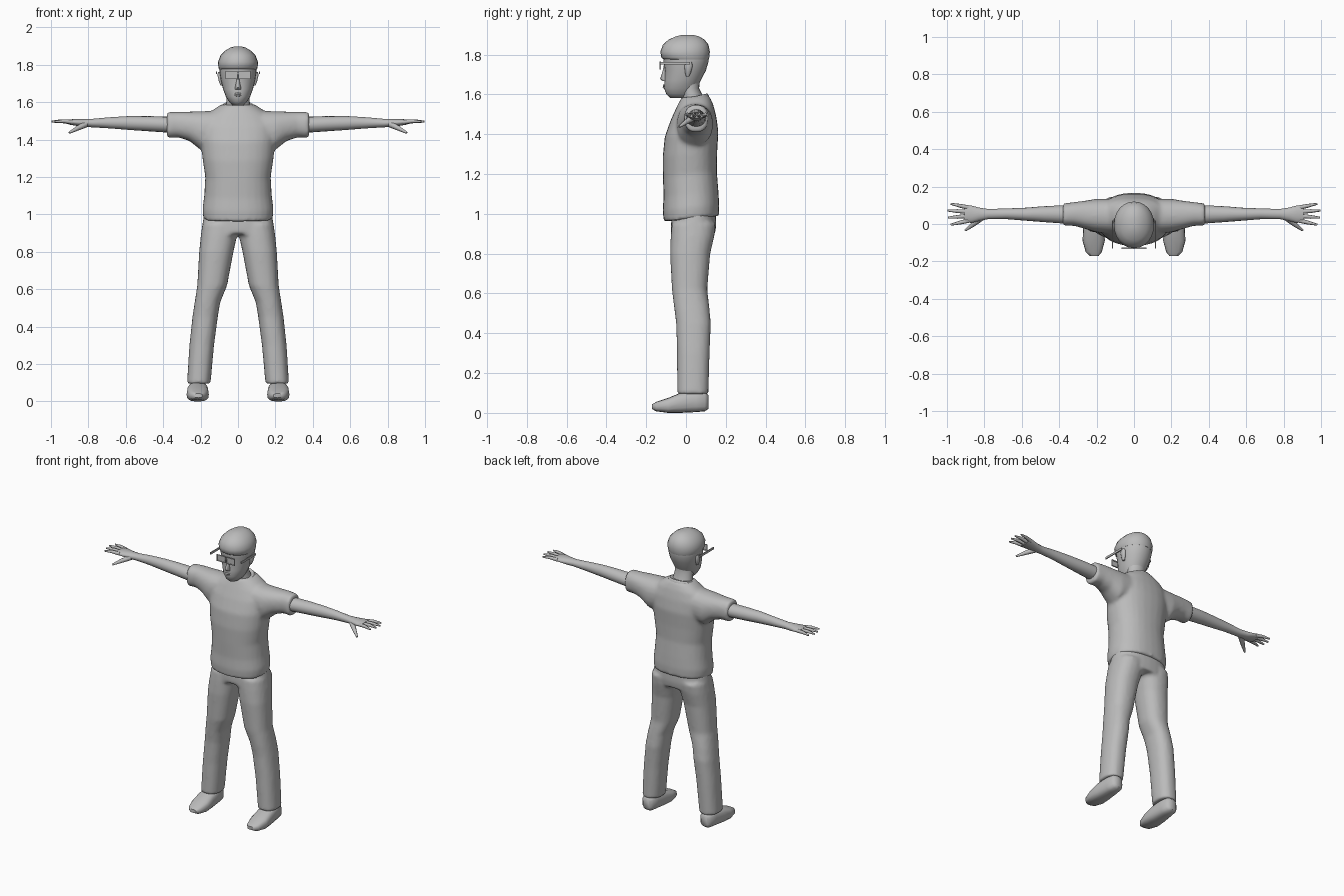
import bpy, bmesh, math
from mathutils import Vector

grey = bpy.data.materials.new("plain_grey")
grey.diffuse_color = (0.5, 0.5, 0.5, 1)


def loft(bm, axis, rings, s=1, n=20, power=2.3, tilt=0.0):
    """Closed skin through rings (pos, a0, a1, b0, b1) set across an axis; s=-1 mirrors in x."""
    loops = []
    for pos, a0, a1, b0, b1 in rings:
        loop = []
        for i in range(n):
            t = 2 * math.pi * i / n
            c, d = math.cos(t), math.sin(t)
            a = (a0 + a1) / 2 + (a1 - a0) / 2 * math.copysign(abs(c) ** (2 / power), c)
            b = (b0 + b1) / 2 + (b1 - b0) / 2 * math.copysign(abs(d) ** (2 / power), d)
            p = {"x": (pos, a, b), "y": (a, pos, b),
                 "z": (a, b, pos + tilt * (b - (b0 + b1) / 2))}[axis]
            loop.append(bm.verts.new((p[0] * s, p[1], p[2])))
        loops.append(loop)
    for l0, l1 in zip(loops, loops[1:]):
        for i in range(n):
            j = (i + 1) % n
            bm.faces.new((l0[i], l0[j], l1[j], l1[i]))
    bm.faces.new(loops[0])
    bm.faces.new(loops[-1])


def sym(rows):
    """Rings centred on x = 0 from (z, half width, y0, y1)."""
    return [(z, -w, w, y0, y1) for z, w, y0, y1 in rows]


def tube(bm, points, radii, s=1, n=8):
    """Tapered round rod through points."""
    pts = [Vector((p[0] * s, p[1], p[2])) for p in points]
    loops = []
    for i, p in enumerate(pts):
        d = (pts[min(i + 1, len(pts) - 1)] - pts[max(i - 1, 0)]).normalized()
        u = d.cross(Vector((0, 0, 1))).normalized()
        v = d.cross(u)
        loops.append([bm.verts.new(p + radii[i] * (u * math.cos(k * math.tau / n) + v * math.sin(k * math.tau / n)))
                      for k in range(n)])
    for l0, l1 in zip(loops, loops[1:]):
        for i in range(n):
            j = (i + 1) % n
            bm.faces.new((l0[i], l0[j], l1[j], l1[i]))
    bm.faces.new(loops[0])
    bm.faces.new(loops[-1])


def box(bm, x0, x1, y0, y1, z0, z1):
    v = bmesh.ops.create_cube(bm, size=1)["verts"]
    for q in v:
        q.co = ((x0 + x1) / 2 + q.co.x * (x1 - x0), (y0 + y1) / 2 + q.co.y * (y1 - y0),
                (z0 + z1) / 2 + q.co.z * (z1 - z0))


def finish(name, bm, voxel=0, smooth=4, angle=50):
    bmesh.ops.recalc_face_normals(bm, faces=bm.faces)
    me = bpy.data.meshes.new(name)
    bm.to_mesh(me)
    bm.free()
    me.materials.append(grey)
    for p in me.polygons:
        p.use_smooth = True
    me.set_sharp_from_angle(angle=math.radians(angle))
    ob = bpy.data.objects.new(name, me)
    bpy.context.collection.objects.link(ob)
    if voxel:
        r = ob.modifiers.new("merge", "REMESH")
        r.mode, r.voxel_size, r.use_smooth_shade = "VOXEL", voxel, True
        m = ob.modifiers.new("soften", "SMOOTH")
        m.factor, m.iterations = 0.5, smooth
    return ob


SIDES = (1, -1)

# T-shirt: body and both sleeves fused
bm = bmesh.new()
loft(bm, "z", sym([(0.975, 0.186, -0.112, 0.165), (1.03, 0.19, -0.117, 0.167), (1.1, 0.181, -0.113, 0.163),
                   (1.2, 0.175, -0.116, 0.155), (1.3, 0.19, -0.117, 0.157), (1.4, 0.2, -0.107, 0.163),
                   (1.48, 0.2, -0.078, 0.152), (1.54, 0.16, -0.05, 0.137), (1.575, 0.11, -0.032, 0.122),
                   (1.59, 0.082, -0.025, 0.11)]), n=28, tilt=0.1)
for s in SIDES:
    loft(bm, "x", [(0.1, -0.05, 0.135, 1.36, 1.555), (0.2, -0.045, 0.135, 1.345, 1.552),
                   (0.26, -0.027, 0.125, 1.393, 1.55), (0.32, -0.01, 0.117, 1.412, 1.55),
                   (0.38, -0.01, 0.11, 1.408, 1.548)], s)
finish("shirt", bm, 0.011, 5)

# Collar band, lower at the front
bm = bmesh.new()
loft(bm, "z", sym([(1.555, 0.1, -0.038, 0.118), (1.575, 0.094, -0.034, 0.116), (1.588, 0.08, -0.027, 0.106),
                   (1.582, 0.068, -0.018, 0.095)]), tilt=0.25, power=2)
finish("collar", bm)

# Trousers: hips and both legs fused
bm = bmesh.new()
loft(bm, "z", sym([(0.895, 0.197, -0.076, 0.145), (0.94, 0.192, -0.076, 0.152), (1.01, 0.18, -0.07, 0.15)]), n=28)
for s in SIDES:
    loft(bm, "z", [(0.095, 0.147, 0.273, -0.044, 0.113), (0.3, 0.128, 0.26, -0.045, 0.119),
                   (0.45, 0.108, 0.244, -0.05, 0.125), (0.53, 0.095, 0.232, -0.06, 0.118),
                   (0.62, 0.058, 0.218, -0.071, 0.107), (0.8, 0.024, 0.208, -0.08, 0.122),
                   (0.89, 0.004, 0.199, -0.077, 0.143), (0.95, 0.0, 0.19, -0.072, 0.15)], s)
finish("trousers", bm, 0.011, 4)

# Shoes
for s in SIDES:
    bm = bmesh.new()
    loft(bm, "y", [(-0.172, 0.19, 0.235, 0.02, 0.042), (-0.15, 0.172, 0.258, 0.008, 0.055),
                   (-0.09, 0.156, 0.275, 0.0, 0.075), (-0.03, 0.158, 0.272, 0.0, 0.1),
                   (0.05, 0.165, 0.262, 0.004, 0.112), (0.095, 0.172, 0.255, 0.008, 0.105),
                   (0.112, 0.19, 0.238, 0.02, 0.09)], s, n=16, power=2.8)
    finish("shoe", bm)

# Arms with hands: forearm, palm, four fingers and thumb
FINGERS = [((0.885, 0.088), (0.98, 0.108)), ((0.895, 0.066), (0.998, 0.072)),
           ((0.895, 0.042), (0.995, 0.034)), ((0.885, 0.018), (0.98, -0.004))]
for s in SIDES:
    bm = bmesh.new()
    loft(bm, "x", [(0.3, 0.005, 0.1, 1.44, 1.525), (0.38, 0.003, 0.1, 1.438, 1.523),
                   (0.48, 0.01, 0.095, 1.445, 1.526), (0.58, 0.018, 0.087, 1.452, 1.526),
                   (0.68, 0.026, 0.083, 1.46, 1.52), (0.78, 0.026, 0.08, 1.466, 1.511),
                   (0.83, 0.016, 0.088, 1.468, 1.511), (0.87, 0.006, 0.099, 1.475, 1.511),
                   (0.905, 0.01, 0.097, 1.481, 1.507)], s, n=16, power=2)
    for (x0, y0), (x1, y1) in FINGERS:
        mid = ((x0 + x1) / 2, (y0 + y1) / 2, 1.499)
        tube(bm, [(x0, y0, 1.494), mid, (x1, y1, 1.496)], [0.012, 0.01, 0.005], s)
    tube(bm, [(0.815, 0.035, 1.482), (0.86, -0.002, 1.46), (0.902, -0.034, 1.437)], [0.018, 0.013, 0.006], s)
    finish("arm", bm)

# Neck
bm = bmesh.new()
loft(bm, "z", sym([(1.54, 0.075, -0.02, 0.1), (1.59, 0.064, -0.02, 0.086), (1.63, 0.06, -0.03, 0.066),
                   (1.68, 0.06, -0.04, 0.07)]), power=2)
finish("neck", bm)

# Head: jaw, face and skull, with nose, lips and brow
bm = bmesh.new()
loft(bm, "z", sym([(1.583, 0.028, -0.08, 0.02), (1.6, 0.046, -0.098, 0.04), (1.63, 0.065, -0.11, 0.055),
                   (1.67, 0.08, -0.108, 0.074), (1.72, 0.092, -0.106, 0.1), (1.76, 0.099, -0.112, 0.112),
                   (1.8, 0.101, -0.115, 0.115), (1.85, 0.08, -0.1, 0.1)]), n=24, power=2.1)
finish("head", bm)
bm = bmesh.new()
loft(bm, "z", [(1.668, -0.017, 0.017, -0.118, -0.08), (1.678, -0.016, 0.016, -0.13, -0.08),
               (1.71, -0.01, 0.01, -0.119, -0.08), (1.745, -0.007, 0.007, -0.112, -0.08)], n=12, power=2)
finish("nose", bm)
bm = bmesh.new()
for z in (1.636, 1.645):
    tube(bm, [(-0.026, -0.1, z), (0, -0.111, z), (0.026, -0.1, z)], [0.003, 0.006, 0.003])
finish("lips", bm)

# Hair cap, with a small step at the forehead
bm = bmesh.new()
loft(bm, "z", sym([(1.775, 0.1, -0.11, 0.114), (1.785, 0.105, -0.124, 0.117), (1.815, 0.107, -0.129, 0.12),
                   (1.85, 0.094, -0.116, 0.113), (1.875, 0.07, -0.088, 0.093), (1.892, 0.042, -0.05, 0.065),
                   (1.899, 0.016, -0.02, 0.035)]), n=24, power=2.1)
finish("hair", bm)

# Ears
for s in SIDES:
    bm = bmesh.new()
    loft(bm, "z", [(1.69, 0.082, 0.094, 0.0, 0.015), (1.71, 0.082, 0.102, -0.005, 0.025),
                   (1.745, 0.085, 0.11, -0.008, 0.034), (1.762, 0.09, 0.106, 0.002, 0.028)], s, n=12, power=2)
    finish("ear", bm)

# Glasses: rims, lenses, bridge and side arms
bm = bmesh.new()
for s in SIDES:
    a, b = sorted((0.006 * s, 0.064 * s))
    for z in (1.727, 1.763):
        box(bm, a, b, -0.133, -0.125, z - 0.003, z + 0.003)
    for x in (a, b):
        box(bm, x - 0.003, x + 0.003, -0.133, -0.125, 1.724, 1.766)
    box(bm, a, b, -0.131, -0.128, 1.727, 1.763)
    box(bm, 0.114 * s - 0.003, 0.114 * s + 0.003, -0.13, 0.02, 1.75, 1.764)
box(bm, -0.008, 0.008, -0.133, -0.125, 1.748, 1.755)
finish("glasses", bm, angle=30)
